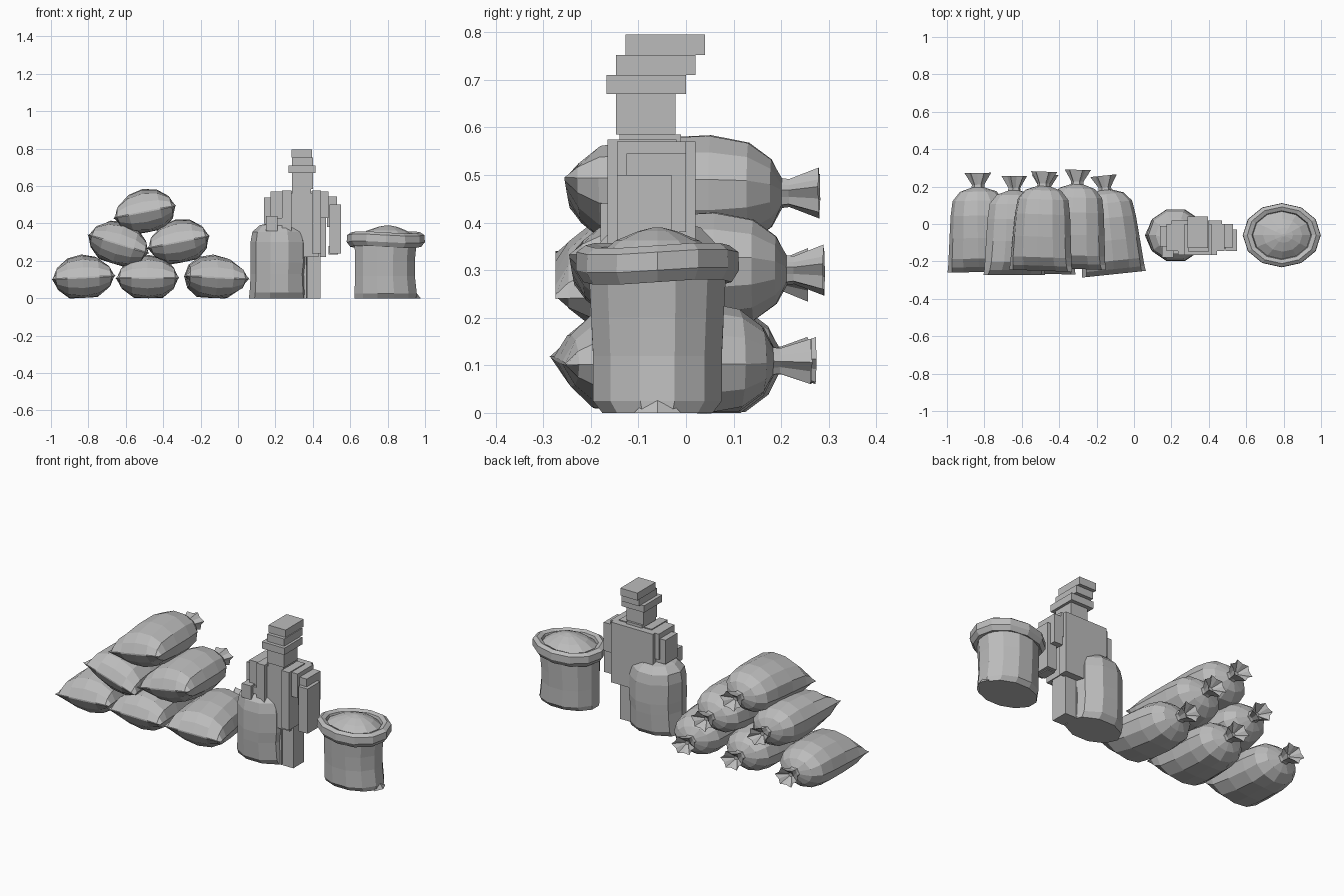
import bpy, bmesh, math
from mathutils import Vector, Matrix

if "Cube" in bpy.data.objects:
    bpy.data.objects.remove(bpy.data.objects["Cube"])


def material(name, v):
    m = bpy.data.materials.new(name)
    m.diffuse_color = (v, v, v, 1)
    m.use_nodes = True
    m.node_tree.nodes["Principled BSDF"].inputs["Base Color"].default_value = m.diffuse_color
    return m


GREY = material("plain grey", 0.5)


def finish(name, bm, matrix=Matrix()):
    bmesh.ops.recalc_face_normals(bm, faces=bm.faces[:])
    bm.transform(matrix)
    me = bpy.data.meshes.new(name)
    bm.to_mesh(me)
    bm.free()
    me.materials.append(GREY)
    ob = bpy.data.objects.new(name, me)
    bpy.context.scene.collection.objects.link(ob)
    return ob


def loft(rings):
    """Skin closed rings of points; both ends are capped."""
    bm = bmesh.new()
    rows = [[bm.verts.new(p) for p in r] for r in rings]
    n = len(rows[0])
    for a, b in zip(rows, rows[1:]):
        for i in range(n):
            j = (i + 1) % n
            bm.faces.new((a[i], a[j], b[j], b[i]))
    bm.faces.new(rows[0])
    bm.faces.new(rows[-1])
    return bm


def ellipse(rx, ry, n=12, ripple=0.0, phase=0.0):
    pts = []
    for i in range(n):
        a = 2 * math.pi * i / n + phase
        k = 1 + ripple * (-1) ** i
        pts.append((rx * k * math.cos(a), ry * k * math.sin(a)))
    return pts


# Tied sack lying down: (y, half width, half height, pleat ripple)
LYING = [(-0.262, .172, .004, 0), (-0.235, .168, .055, 0), (-0.19, .165, .098, 0),
         (-0.08, .158, .118, 0), (0.04, .150, .124, 0), (0.12, .138, .108, 0),
         (0.168, .098, .072, 0), (0.19, .032, .030, .1), (0.205, .03, .028, .1),
         (0.268, .062, .048, .15), (0.225, .012, .01, 0)]


def lying_sack(name, x, y, z, roll, yaw):
    rings = []
    for py, w, h, rip in LYING:
        rings.append([(px, py, max(pz, -0.108)) for px, pz in ellipse(w, h, 12, rip)])
    m = (Matrix.Translation((x, y, z)) @ Matrix.Rotation(math.radians(yaw), 4, 'Z')
         @ Matrix.Rotation(math.radians(-roll), 4, 'Y'))
    finish(name, loft(rings), m)


# Pyramid of six sacks
for i, args in enumerate([
        (-0.83, 0.005, 0.11, 3, 1), (-0.48, -0.005, 0.108, 0, -1), (-0.135, -0.008, 0.11, -3, 6),
        (-0.64, -0.012, 0.29, -17, 0), (-0.31, 0.022, 0.30, 11, -2), (-0.49, 0.012, 0.462, 11, -2)]):
    lying_sack("stacked_sack_%d" % (i + 1), *args)


def upright(name, x, y, prof, n=10, phase=0.0):
    """Loft of horizontal ellipses: (z, rx, ry, dx, dy)"""
    rings = [[(x + dx + px, y + dy + py, z) for px, py in ellipse(rx, ry, n, 0, phase)]
             for z, rx, ry, dx, dy in prof]
    return finish(name, loft(rings))


# Sack standing beside the figure, its neck pulled up to the hand
upright("standing_sack", 0.22, -0.06, [
    (0, .162, .11, 0, 0), (.03, .158, .135, 0, 0), (.13, .152, .143, 0, 0),
    (.19, .156, .146, .003, 0), (.30, .155, .143, .002, 0), (.355, .143, .13, 0, 0),
    (.39, .105, .095, 0, 0), (.405, .05, .045, .01, -.02), (.44, .035, .03, .02, -.04)])

# Open sack, its rolled rim and heaped contents
OX, OY = 0.79, -0.06
upright("open_sack_body", OX, OY, [
    (0, .172, .12, 0, 0), (.025, .172, .14, 0, 0), (.12, .166, .140, -.005, 0),
    (.20, .166, .144, -.005, 0), (.31, .172, .15, 0, 0)], 12, math.pi / 12)
for sx in (1,):  # stitched bottom corner
    upright("open_sack_corner", OX + 0.165 * sx, OY, [
        (0, .022, .05, 0, 0), (.03, .008, .02, -.01, 0)], 4)

bm = bmesh.new()
rim = [(1.0, .275), (1.10, .30), (1.09, .338), (.97, .352), (.84, .343), (.80, .32), (.86, .28)]
N = 12
rows = [[bm.verts.new((OX + .19 * k * math.cos(2 * math.pi * i / N),
                       OY + .156 * k * math.sin(2 * math.pi * i / N),
                       z + .006 * math.sin(4 * math.pi * i / N))) for k, z in rim]
        for i in range(N)]
for i in range(N):
    a, b = rows[i], rows[(i + 1) % N]
    for j in range(len(rim)):
        k = (j + 1) % len(rim)
        bm.faces.new((a[j], b[j], b[k], a[k]))
finish("open_sack_rim", bm)
upright("sack_contents", OX, OY, [
    (.30, .165, .135, 0, 0), (.33, .155, .127, 0, 0), (.362, .105, .088, .005, 0),
    (.382, .05, .04, .01, 0), (.39, .008, .008, .01, 0)], 12)


# Blocky figure
def box(name, x0, x1, y0, y1, z0, z1):
    bm = bmesh.new()
    bmesh.ops.create_cube(bm, size=1)
    m = (Matrix.Translation(((x0 + x1) / 2, (y0 + y1) / 2, (z0 + z1) / 2))
         @ Matrix.Diagonal((x1 - x0, y1 - y0, z1 - z0, 1)))
    finish(name, bm, m)


for name, b in {
    "left_leg": (.30, .365, -.12, -.02, 0, .24),
    "right_leg": (.37, .44, -.12, -.02, 0, .24),
    "torso": (.25, .43, -.14, 0, .22, .56),
    "coat_back": (.20, .47, -.03, .02, .22, .57),
    "coat_left_front": (.235, .285, -.165, -.02, .24, .575),
    "coat_right_front": (.395, .445, -.165, -.02, .24, .575),
    "collar": (.29, .39, -.14, -.01, .56, .585),
    "left_shoulder": (.175, .25, -.145, .0, .42, .57),
    "left_upper_arm": (.14, .20, -.12, -.01, .40, .54),
    "left_forearm": (.15, .21, -.18, -.06, .36, .44),
    "left_hand": (.20, .245, -.16, -.08, .39, .43),
    "right_shoulder": (.435, .485, -.145, .0, .43, .57),
    "right_upper_arm": (.475, .53, -.125, .0, .38, .545),
    "right_forearm": (.49, .55, -.145, -.03, .24, .50),
    "right_hand": (.485, .535, -.13, -.05, .235, .28),
    "head": (.29, .40, -.147, -.022, .585, .68),
    "cap_brim": (.27, .415, -.167, 0, .67, .71),
    "cap_middle": (.29, .40, -.147, .02, .71, .752),
    "cap_top": (.285, .395, -.127, .04, .752, .795),
}.items():
    box(name, *b)
